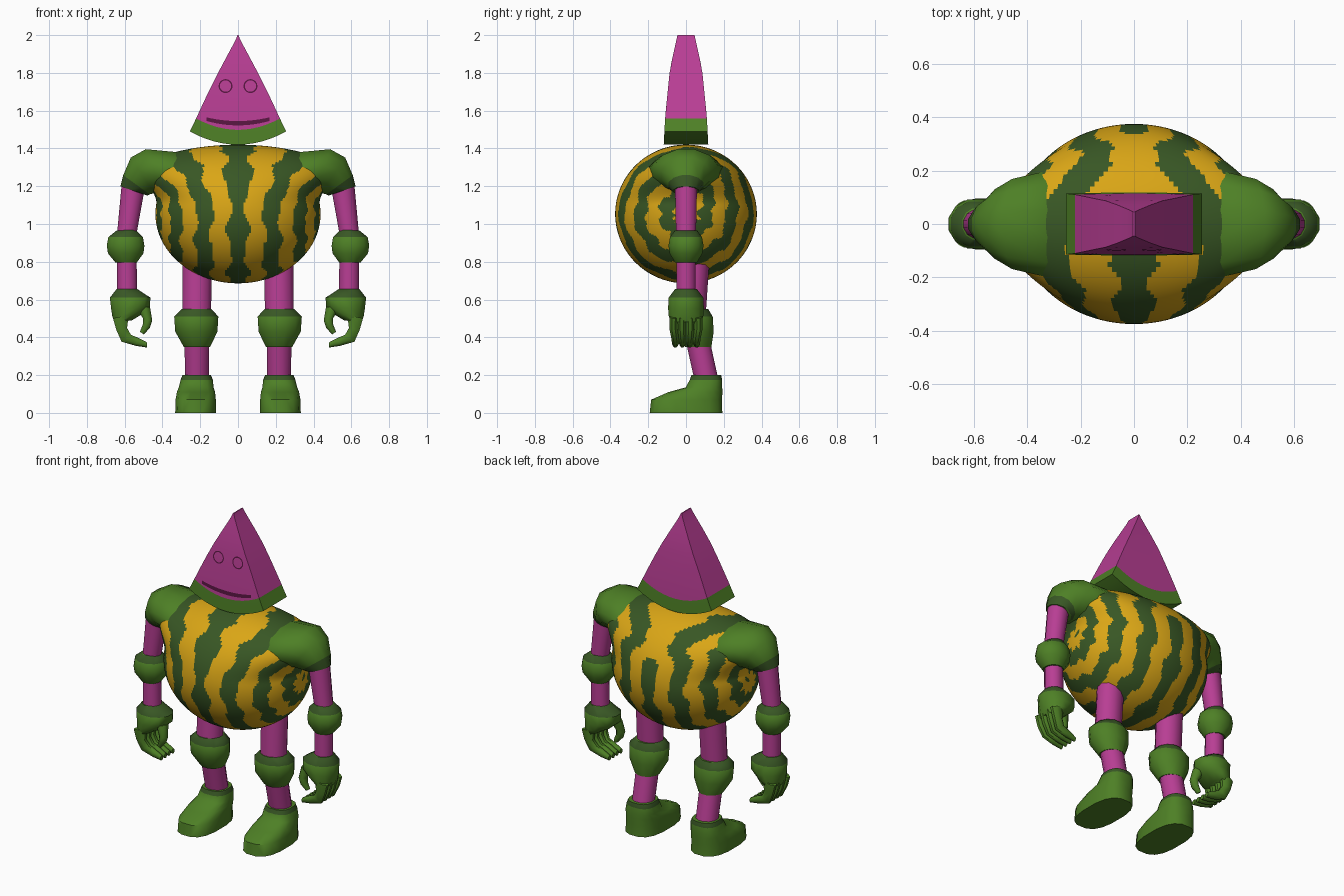
import bpy, bmesh, math
from math import sin, cos, pi

if "Cube" in bpy.data.objects:
    bpy.data.objects.remove(bpy.data.objects["Cube"])

def mat(name, rgb):
    m = bpy.data.materials.new(name)
    m.diffuse_color = (*rgb, 1)
    m.use_nodes = True
    m.node_tree.nodes["Principled BSDF"].inputs["Base Color"].default_value = m.diffuse_color
    return m

GREEN = mat("leaf green", (0.076, 0.216, 0.019))
DARK = mat("dark green", (0.040, 0.095, 0.018))
YELLOW = mat("golden yellow", (0.70, 0.38, 0.008))
PINK = mat("melon pink", (0.48, 0.048, 0.296))
DEEP = mat("deep pink", (0.10, 0.008, 0.055))

def finish(name, bm, mats, angle=40):
    bmesh.ops.recalc_face_normals(bm, faces=bm.faces)
    me = bpy.data.meshes.new(name)
    bm.to_mesh(me)
    bm.free()
    for m in mats:
        me.materials.append(m)
    ob = bpy.data.objects.new(name, me)
    bpy.context.collection.objects.link(ob)
    bpy.ops.object.select_all(action='DESELECT')
    ob.select_set(True)
    bpy.context.view_layer.objects.active = ob
    bpy.ops.object.shade_smooth_by_angle(angle=math.radians(angle))
    return ob

def spow(v, e):
    return math.copysign(abs(v) ** e, v)

def tube(name, rings, mats, bands=(), sides=12, square=1.0, angle=50):
    """Loft of rings (x1, z1, x2, z2, y centre, y radius), made on both sides.
    Segments listed in bands get the second material."""
    for side, label in ((1, "left"), (-1, "right")):
        bm = bmesh.new()
        loops = []
        for x1, z1, x2, z2, yc, ry in rings:
            loop = []
            for i in range(sides):
                t = 2 * pi * (i + 0.5) / sides
                c, s = spow(cos(t), square), spow(sin(t), square)
                loop.append(bm.verts.new((side * ((x1 + x2) / 2 + (x2 - x1) / 2 * c),
                                          yc + ry * s,
                                          (z1 + z2) / 2 + (z2 - z1) / 2 * c)))
            loops.append(loop)
        for k, (a, b) in enumerate(zip(loops, loops[1:])):
            for i in range(sides):
                j = (i + 1) % sides
                f = bm.faces.new((a[i], a[j], b[j], b[i]))
                f.material_index = 1 if k in bands else 0
        bm.faces.new(loops[0])
        bm.faces.new(loops[-1])
        finish(f"{label}_{name}", bm, mats, angle)

# ---- striped round body, grid with its poles on the x axis
def body():
    NA, NT = 140, 112
    bm = bmesh.new()

    def point(a, th):
        z = 0.367 * cos(a) * sin(th)
        t = min(max((z - 0.05) / 0.3, 0), 1)
        wide = 1 + 0.7 * t * t * (3 - 2 * t)      # broad shoulders
        return (0.437 * sin(a) * wide, -0.375 * cos(a) * cos(th), 1.053 + z)

    def dark(a, th):
        a = abs(a)
        a += 0.03 * sin(8 * th + 4 * a) + 0.018 * sin(15 * th + 9 * a)
        a += 0.215 * math.exp(-((th - 2.25) / 0.4) ** 2)   # stripes merge at the upper back
        return cos(2 * pi * a / 0.43) > 0

    rows = []
    for i in range(1, NA):
        a = -pi / 2 + pi * i / NA
        rows.append([bm.verts.new(point(a, 2 * pi * j / NT)) for j in range(NT)])
    for i in range(NA - 2):
        a = -pi / 2 + pi * (i + 1.5) / NA
        for j in range(NT):
            k = (j + 1) % NT
            f = bm.faces.new((rows[i][j], rows[i][k], rows[i + 1][k], rows[i + 1][j]))
            f.material_index = int(dark(a, 2 * pi * (j + 0.5) / NT))
    bm.faces.new(rows[0])
    bm.faces.new(rows[-1])
    finish("body", bm, [YELLOW, DARK], 60)

body()

# ---- wedge shaped head with a rind along the bottom
def half_depth(z):
    pts = ((1.42, 0.118), (1.57, 0.110), (1.82, 0.085), (2.0, 0.045))
    for (z0, d0), (z1, d1) in zip(pts, pts[1:]):
        if z <= z1:
            return d0 + (d1 - d0) * (z - z0) / (z1 - z0)
    return 0.045

def head():
    S = 12
    levels = (0, 0.07, 0.135, 0.3, 0.45, 0.6, 0.75, 0.88, 0.96, 1)
    bm = bmesh.new()
    layers = []
    for t in levels:
        loop = []
        for sy in (-1, 1):
            for i in range(S + 1):
                s = (-1 + 2 * i / S) * -sy
                z0 = 1.42 + 0.07 * s * s
                z = z0 + (2.0 - z0) * t
                x = 0.255 * s * max(1 - t, 0.012) * (1 + 0.10 * sin(pi * t) * t)
                loop.append(bm.verts.new((x, sy * half_depth(z), z)))
        layers.append(loop)
    n = len(layers[0])
    for k, (a, b) in enumerate(zip(layers, layers[1:])):
        for i in range(n):
            j = (i + 1) % n
            f = bm.faces.new((a[i], a[j], b[j], b[i]))
            f.material_index = 1 if k < 2 else 0
    for loop, m in ((layers[0], 1), (layers[-1], 0)):
        for i in range(S):
            f = bm.faces.new((loop[i], loop[i + 1], loop[n - 2 - i], loop[n - 1 - i]))
            f.material_index = m
    finish("head", bm, [PINK, GREEN], 35)

head()

# ---- face plates lying on the front of the head
def strip(name, outer, inner, material, closed):
    bm = bmesh.new()
    a, b = [[bm.verts.new((x, -half_depth(z) - 0.003, z)) for x, z in line]
            for line in (outer, inner)]
    for i in range(len(a) if closed else len(a) - 1):
        j = (i + 1) % len(a)
        bm.faces.new((a[i], a[j], b[j], b[i]))
    # front faces must look towards -y
    ob = finish(name, bm, [material])
    if ob.data.polygons[0].normal.y > 0:
        ob.data.flip_normals()

def circle(cx, r):
    return [(cx + r * cos(2 * pi * i / 20), 1.73 + r * sin(2 * pi * i / 20)) for i in range(20)]

for cx, label in ((0.066, "left"), (-0.066, "right")):
    strip(label + "_eye_rim", circle(cx, 0.037), circle(cx, 0.030), DEEP, True)
smile = [-1 + i / 8 for i in range(17)]
strip("mouth",
      [(0.168 * s, 1.545 + 0.02 * s * s) for s in smile],
      [(0.168 * s, 1.522 + 0.024 * s * s) for s in smile], DEEP, False)

# ---- arms
tube("shoulder", [(0.27, 1.16, 0.27, 1.36, 0, 0.18), (0.33, 1.16, 0.33, 1.385, 0, 0.205),
                  (0.40, 1.16, 0.49, 1.40, 0, 0.175), (0.44, 1.16, 0.57, 1.355, 0, 0.135),
                  (0.465, 1.155, 0.61, 1.26, 0, 0.095), (0.478, 1.15, 0.625, 1.20, 0, 0.068)],
     [GREEN, DARK], (4,))
tube("upper_arm", [(0.495, 1.17, 0.618, 1.21, 0, 0.06), (0.535, 0.95, 0.642, 0.95, 0, 0.055)], [PINK])
tube("elbow", [(0.54, 0.97, 0.645, 0.965, 0, 0.06), (0.50, 0.93, 0.69, 0.93, 0, 0.088),
               (0.492, 0.885, 0.698, 0.885, 0, 0.096), (0.497, 0.845, 0.692, 0.845, 0, 0.09),
               (0.535, 0.795, 0.65, 0.795, 0, 0.06)], [GREEN, DARK], (0,))
tube("forearm", [(0.535, 0.81, 0.642, 0.81, 0, 0.053), (0.532, 0.63, 0.642, 0.63, 0, 0.053)], [PINK])
tube("hand", [(0.53, 0.655, 0.645, 0.655, 0, 0.06), (0.46, 0.61, 0.682, 0.61, 0, 0.095),
              (0.463, 0.56, 0.675, 0.55, 0, 0.098), (0.51, 0.52, 0.668, 0.51, 0, 0.095),
              (0.56, 0.49, 0.655, 0.48, 0, 0.085)], [GREEN, DARK], (0,))
for n, y in enumerate((-0.066, -0.022, 0.022, 0.066)):
    yt = y * 0.85
    tube(f"finger_{n + 1}", [(0.575, 0.52, 0.665, 0.50, y, 0.024), (0.585, 0.45, 0.647, 0.44, y, 0.023),
                             (0.565, 0.415, 0.618, 0.375, yt, 0.022), (0.53, 0.40, 0.54, 0.353, yt, 0.020),
                             (0.483, 0.375, 0.483, 0.345, yt, 0.014)], [GREEN], sides=8)
tube("thumb", [(0.463, 0.56, 0.54, 0.56, -0.03, 0.035), (0.452, 0.49, 0.505, 0.50, -0.045, 0.027),
               (0.465, 0.45, 0.505, 0.47, -0.045, 0.024), (0.497, 0.415, 0.52, 0.43, -0.04, 0.014)],
     [GREEN], sides=8)

# ---- legs
tube("thigh", [(0.135, 0.86, 0.295, 0.86, 0.055, 0.075), (0.14, 0.52, 0.298, 0.52, 0.035, 0.072)], [PINK])
tube("knee", [(0.138, 0.55, 0.30, 0.55, 0.04, 0.08), (0.10, 0.51, 0.342, 0.51, 0.04, 0.105),
              (0.105, 0.43, 0.336, 0.43, 0.045, 0.105), (0.145, 0.35, 0.29, 0.35, 0.065, 0.072)],
     [GREEN, DARK], (0,))
tube("shin", [(0.15, 0.37, 0.285, 0.37, 0.065, 0.066), (0.152, 0.18, 0.283, 0.18, 0.107, 0.066)], [PINK])
tube("shoe", [(0.142, 0.20, 0.295, 0.20, 0.107, 0.080), (0.132, 0.175, 0.305, 0.175, 0.106, 0.087),
              (0.128, 0.135, 0.315, 0.135, 0.095, 0.098), (0.120, 0.11, 0.325, 0.11, 0.05, 0.145),
              (0.116, 0.07, 0.332, 0.07, 0.003, 0.19), (0.115, 0.0, 0.334, 0.0, 0.0, 0.195)],
     [GREEN, DARK], (0,), sides=16, square=0.75)
